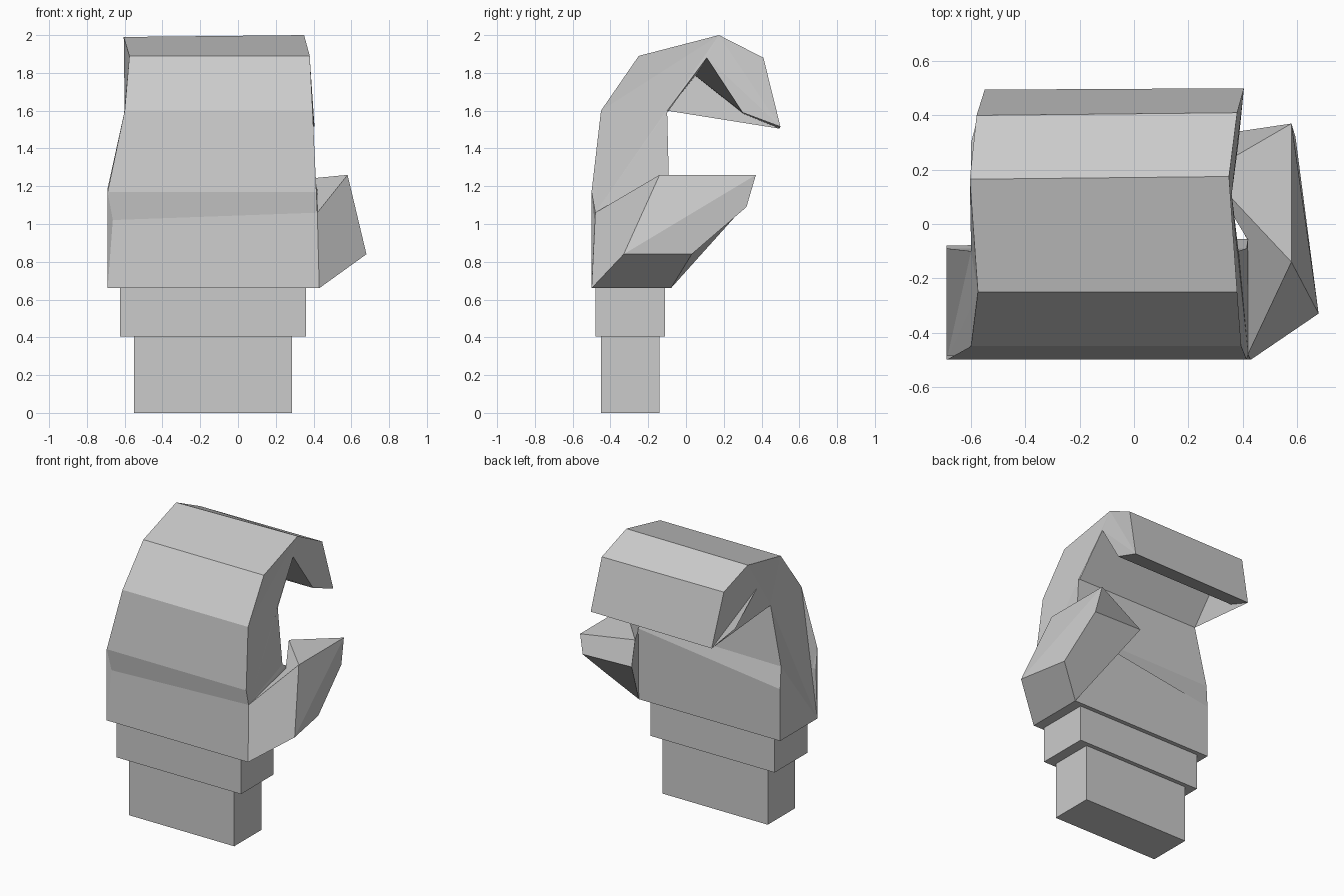
import bpy, bmesh
from mathutils import Vector

if "Cube" in bpy.data.objects:
    bpy.data.objects.remove(bpy.data.objects["Cube"])

grey = bpy.data.materials.new("plain_grey")
grey.use_nodes = True
grey.diffuse_color = (0.6, 0.6, 0.6, 1)
grey.node_tree.nodes["Principled BSDF"].inputs["Base Color"].default_value = grey.diffuse_color


def finish(name, bm):
    """Fix normals and store the mesh as a flat-shaded grey object."""
    bmesh.ops.recalc_face_normals(bm, faces=bm.faces)
    mesh = bpy.data.meshes.new(name)
    bm.to_mesh(mesh)
    bm.free()
    mesh.materials.append(grey)
    obj = bpy.data.objects.new(name, mesh)
    bpy.context.collection.objects.link(obj)
    return obj


def box(name, low, high):
    """Axis-aligned box between two corners."""
    low, high = Vector(low), Vector(high)
    bm = bmesh.new()
    bmesh.ops.create_cube(bm, size=1)
    bmesh.ops.scale(bm, vec=high - low, verts=bm.verts)
    bmesh.ops.translate(bm, vec=(low + high) / 2, verts=bm.verts)
    return finish(name, bm)


def loft_outlines(name, right, left):
    """Bridge two matching side outlines and cap both ends."""
    bm = bmesh.new()
    r = [bm.verts.new(p) for p in right]
    l = [bm.verts.new(p) for p in left]
    n = len(r)
    for i in range(n):
        j = (i + 1) % n
        bm.faces.new((r[i], r[j], l[j], l[i]))
    caps = [bm.faces.new(r), bm.faces.new(l[::-1])]
    bmesh.ops.triangulate(bm, faces=caps, ngon_method='EAR_CLIP')
    return finish(name, bm)


# Wrist and cuff
box("wrist", (-0.55, -0.45, 0), (0.285, -0.14, 0.41))
box("cuff", (-0.625, -0.48, 0.405), (0.36, -0.11, 0.67))

# Palm and curled fingers: outline up the outside, round the tip, down the inside
right_side = [
    (0.43, -0.5, 0.66), (0.42, -0.48, 1.06), (0.415, -0.5, 1.17),
    (0.395, -0.45, 1.6), (0.38, -0.25, 1.89), (0.35, 0.175, 2.0),
    (0.38, 0.41, 1.88), (0.405, 0.5, 1.515),
    (0.385, 0.3, 1.59), (0.36, 0.11, 1.88), (0.385, -0.1, 1.6),
    (0.415, -0.09, 1.2), (0.42, -0.055, 1.18), (0.43, -0.08, 0.66)]
left_side = [
    (-0.69, -0.5, 0.66), (-0.69, -0.485, 1.02), (-0.69, -0.5, 1.17),
    (-0.6, -0.45, 1.6), (-0.575, -0.25, 1.89), (-0.605, 0.165, 1.99),
    (-0.58, 0.4, 1.88), (-0.55, 0.495, 1.505),
    (-0.6, 0.3, 1.585), (-0.6, 0.05, 1.785), (-0.6, -0.1, 1.6),
    (-0.69, -0.09, 1.19), (-0.69, -0.08, 1.03), (-0.69, -0.08, 0.66)]
loft_outlines("palm_and_fingers", right_side, left_side)

# Thumb: faceted wedge growing from the side of the palm
points = {
    "base_front": (0.43, -0.5, 0.66), "base_back": (0.43, -0.08, 0.66),
    "root_front": (0.42, -0.48, 1.06), "root_back": (0.42, -0.06, 1.16),
    "knuckle_front": (0.68, -0.33, 0.84), "knuckle_back": (0.615, 0.03, 0.84),
    "ridge": (0.58, -0.14, 1.26), "tip_top": (0.58, 0.37, 1.26),
    "tip_low": (0.595, 0.32, 1.09), "tip_inner": (0.21, 0.315, 1.1),
    "ridge_inner": (0.27, 0.19, 1.23)}
faces = [
    "base_front base_back knuckle_back knuckle_front",
    "base_front knuckle_front ridge root_front",
    "knuckle_front tip_top ridge",
    "knuckle_front knuckle_back tip_low tip_top",
    "knuckle_back base_back tip_inner tip_low",
    "tip_top tip_low tip_inner ridge_inner",
    "ridge tip_top ridge_inner",
    "root_front ridge ridge_inner root_back",
    "root_back ridge_inner tip_inner base_back",
    "base_front root_front root_back base_back"]
bm = bmesh.new()
verts = {key: bm.verts.new(p) for key, p in points.items()}
for names in faces:
    bm.faces.new([verts[key] for key in names.split()])
finish("thumb", bm)
